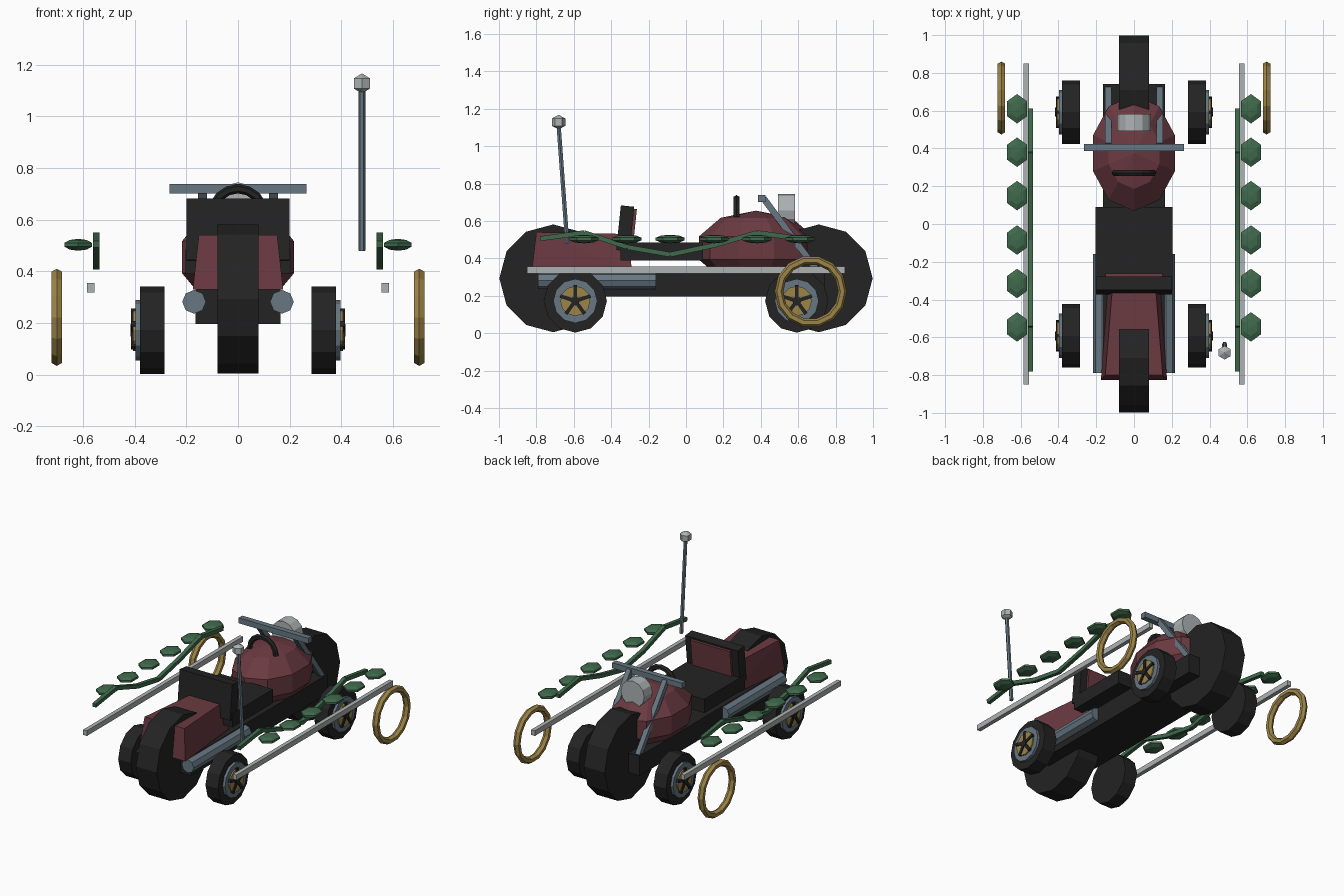
import bpy, bmesh, math
from mathutils import Vector, Matrix

if "Cube" in bpy.data.objects:
    bpy.data.objects.remove(bpy.data.objects["Cube"])


def material(name, col):
    m = bpy.data.materials.new(name)
    m.diffuse_color = (*col, 1)
    m.use_nodes = True
    m.node_tree.nodes["Principled BSDF"].inputs["Base Color"].default_value = m.diffuse_color
    return m


BLACK = material("black rubber", (0.017, 0.017, 0.017))
MAROON = material("maroon paint", (0.145, 0.042, 0.053))
STEEL = material("blue grey steel", (0.135, 0.185, 0.225))
SILVER = material("pale silver", (0.42, 0.45, 0.45))
GREEN = material("leaf green", (0.050, 0.142, 0.072))
GOLD = material("gold", (0.34, 0.235, 0.065))


def make(name, bm, mat):
    bmesh.ops.recalc_face_normals(bm, faces=bm.faces[:])
    me = bpy.data.meshes.new(name)
    bm.to_mesh(me)
    bm.free()
    me.materials.append(mat)
    ob = bpy.data.objects.new(name, me)
    bpy.context.collection.objects.link(ob)
    return ob


def box(name, c, size, mat, rx=0):
    bm = bmesh.new()
    M = Matrix.Translation(c) @ Matrix.Rotation(rx, 4, 'X') @ Matrix.Diagonal((*size, 1))
    bmesh.ops.create_cube(bm, size=1, matrix=M)
    return make(name, bm, mat)


def bar(name, a, b, w, mat, sides=4):
    """Prism from a to b; w is the face width for square bars, radius otherwise."""
    a, b = Vector(a), Vector(b)
    r = w / math.sqrt(2) if sides == 4 else w
    turn = math.pi / 4 if sides == 4 else 0
    bm = bmesh.new()
    M = (Matrix.Translation((a + b) / 2) @ (b - a).to_track_quat('Z', 'X').to_matrix().to_4x4()
         @ Matrix.Rotation(turn, 4, 'Z'))
    bmesh.ops.create_cone(bm, cap_ends=True, segments=sides, radius1=r, radius2=r,
                          depth=(b - a).length, matrix=M)
    return make(name, bm, mat)


def ball(name, c, radii, seg, rings, mat):
    bm = bmesh.new()
    M = Matrix.Translation(c) @ Matrix.Diagonal((*radii, 1))
    bmesh.ops.create_uvsphere(bm, u_segments=seg, v_segments=rings, radius=1, matrix=M)
    return make(name, bm, mat)


def hoop(name, c, R, r, n, k, mat, axis='X', arc=1.0):
    """Torus or arc of one, around the x or y axis."""
    bm = bmesh.new()
    full = arc >= 1
    rows = []
    for i in range(n if full else n + 1):
        a = 2 * math.pi * arc * i / n
        row = []
        for j in range(k):
            t = 2 * math.pi * j / k
            u, h = R + r * math.cos(t), r * math.sin(t)
            p = (h, u * math.cos(a), u * math.sin(a)) if axis == 'X' else (u * math.cos(a), h, u * math.sin(a))
            row.append(bm.verts.new(Vector(c) + Vector(p)))
        rows.append(row)
    for i in range(n):
        A, B = rows[i], rows[(i + 1) % len(rows)]
        for j in range(k):
            bm.faces.new((A[j], A[(j + 1) % k], B[(j + 1) % k], B[j]))
    if not full:
        bm.faces.new(rows[0])
        bm.faces.new(rows[-1])
    return make(name, bm, mat)


# main wheels
for end, y in (("front", 0.71), ("rear", -0.71)):
    bar(end + "_main_wheel", (-0.079, y, 0.293), (0.079, y, 0.293), 0.288, BLACK, 12)

# outrigger wheels with rim, gold disc and five spokes
for end, y in (("front", 0.592), ("rear", -0.592)):
    for side, s in (("right", 1), ("left", -1)):
        n = f"{end}_{side}_"
        z = 0.172
        bar(n + "side_tyre", (s * 0.285, y, z), (s * 0.38, y, z), 0.169, BLACK, 12)
        bar(n + "side_rim", (s * 0.375, y, z), (s * 0.398, y, z), 0.118, STEEL, 12)
        bar(n + "side_disc", (s * 0.39, y, z), (s * 0.407, y, z), 0.08, GOLD, 12)
        bar(n + "side_hub", (s * 0.39, y, z), (s * 0.417, y, z), 0.024, BLACK, 8)
        for i in range(5):
            a = math.pi / 2 + i * 2 * math.pi / 5
            tip = (s * 0.404, y + 0.085 * math.cos(a), z + 0.085 * math.sin(a))
            bar(n + f"spoke_{i}", (s * 0.404, y, z), tip, 0.02, BLACK)

# chassis, tank, seat
box("chassis", (0, 0, 0.263), (0.33, 1.48, 0.135), BLACK)
ball("tank", (0, 0.375, 0.455), (0.24, 0.322, 0.2), 10, 5, MAROON)
box("seat", (0, -0.13, 0.437), (0.405, 0.44, 0.095), BLACK)
box("backrest", (0, -0.325, 0.56), (0.4, 0.072, 0.24), BLACK, math.radians(-6))
box("backrest_pad", (0, -0.282, 0.565), (0.3, 0.018, 0.2), MAROON, math.radians(-6))

# tapered tail
bm = bmesh.new()
for x, y, z in ((0.175, -0.825, 0.33), (0.152, -0.80, 0.54), (0.135, -0.29, 0.34), (0.112, -0.31, 0.53)):
    for s in (1, -1):
        bm.verts.new((s * x, y, z))
bmesh.ops.convex_hull(bm, input=bm.verts[:])
make("tail", bm, MAROON)

# steering: handlebar, forks, grip loop, headlight
box("handlebar", (0, 0.405, 0.72), (0.53, 0.038, 0.038), STEEL)
bar("headlight", (0, 0.492, 0.655), (0, 0.582, 0.655), 0.09, SILVER, 12)
hoop("grip_loop", (0, 0.27, 0.62), 0.1, 0.018, 8, 6, BLACK, 'Y', 0.5)

# mirrored side parts
vine_pts = [(-0.78, 0.505), (-0.545, 0.537), (-0.315, 0.46), (-0.085, 0.42),
            (0.15, 0.47), (0.38, 0.537), (0.61, 0.505)]
for side, s in (("right", 1), ("left", -1)):
    bar(side + "_fork", (s * 0.137, 0.415, 0.72), (s * 0.137, 0.72, 0.31), 0.034, STEEL)
    bar(side + "_exhaust", (s * 0.17, -0.79, 0.282), (s * 0.17, -0.16, 0.282), 0.046, STEEL, 8)
    box(side + "_rail", (s * 0.57, 0, 0.337), (0.028, 1.7, 0.036), SILVER)
    hoop(side + "_ring", (s * 0.702, 0.667, 0.222), 0.17, 0.023, 14, 6, GOLD)
    for i, (p, q) in enumerate(zip(vine_pts, vine_pts[1:])):
        bar(f"{side}_vine_{i}", (s * 0.549, *p), (s * 0.549, *q), 0.026, GREEN)
        ball(f"{side}_leaf_{i}", (s * 0.619, q[0], 0.503), (0.065, 0.082, 0.023), 6, 5, GREEN)

# antenna
bar("antenna_pole", (0.48, -0.635, 0.48), (0.48, -0.681, 1.11), 0.013, STEEL, 6)
ball("antenna_tip", (0.48, -0.681, 1.128), (0.042, 0.042, 0.039), 6, 3, SILVER)
